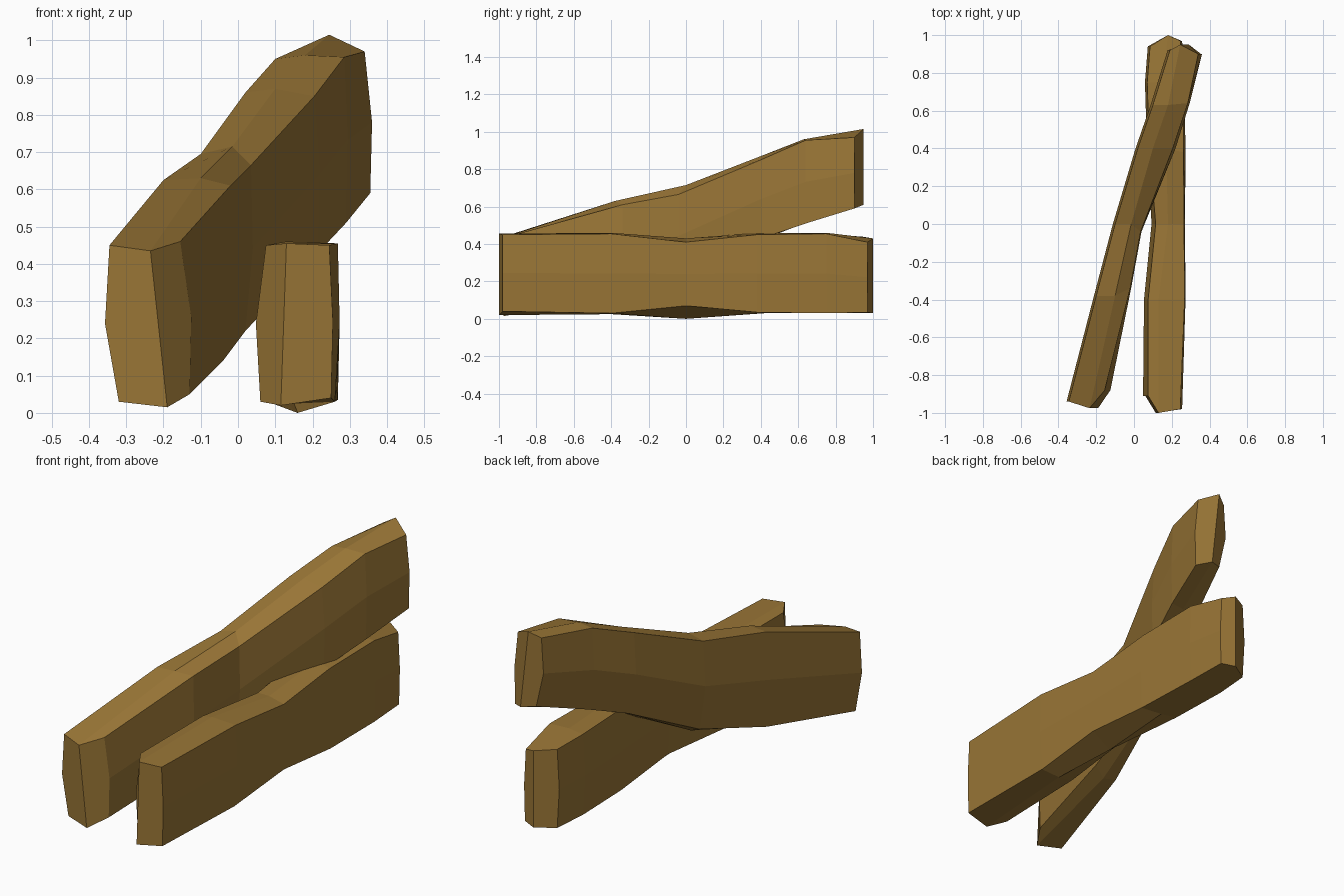
import bpy, bmesh

wood = bpy.data.materials.new("brown_wood")
wood.diffuse_color = (0.32, 0.18, 0.037, 1)


def log(name, rows, bulge):
    """Loft hewn sections. Row: y of left, middle, right side, then (x, z) of
    top left, top middle, top right, bottom right, bottom middle, bottom left."""
    bm = bmesh.new()
    rings = []
    for yl, ym, yr, tl, tmid, tr, br, bmid, bl in rows:
        left = (min(tl[0], bl[0]) - bulge, tl[1] * 0.5 + bl[1] * 0.5)
        right = (max(tr[0], br[0]) + bulge * 0.4, tr[1] * 0.5 + br[1] * 0.5)
        section = [(tl, yl), (tmid, ym), (tr, yr), (right, yr),
                   (br, yr), (bmid, ym), (bl, yl), (left, yl)]
        rings.append([bm.verts.new((p[0], y, p[1])) for p, y in section])
    for a, b in zip(rings, rings[1:]):
        for i in range(8):
            j = (i + 1) % 8
            bm.faces.new((a[i], a[j], b[j], b[i]))
    # chopped ends, each made of two facets meeting at a middle ridge
    for r in (rings[0], rings[-1]):
        bm.faces.new((r[1], r[0], r[7], r[6], r[5]))
        bm.faces.new((r[1], r[5], r[4], r[3], r[2]))
    bmesh.ops.recalc_face_normals(bm, faces=bm.faces)
    mesh = bpy.data.meshes.new(name)
    bm.to_mesh(mesh)
    bm.free()
    mesh.materials.append(wood)
    bpy.context.collection.objects.link(bpy.data.objects.new(name, mesh))


# log lying flat on the ground
log("ground_log", [
    (-.91, -1.0, -.98, (.075, .45), (.13, .455), (.245, .45), (.25, .04), (.115, .02), (.06, .03)),
    (-.40, -.40, -.40, (.075, .45), (.13, .46), (.268, .455), (.26, .03), (.15, .025), (.065, .04)),
    (.00, .00, .00, (.115, .43), (.18, .43), (.265, .41), (.265, .07), (.16, .0), (.105, .05)),
    (.42, .40, .38, (.08, .455), (.17, .46), (.262, .45), (.268, .035), (.16, .03), (.08, .03)),
    (.75, .75, .75, (.07, .45), (.15, .46), (.262, .455), (.26, .03), (.16, .03), (.07, .03)),
    (.94, 1.0, .97, (.085, .44), (.18, .43), (.245, .41), (.25, .035), (.18, .03), (.085, .03)),
], 0.012)

# log leaning across the first one, rising towards the back
log("leaning_log", [
    (-.94, -.975, -.88, (-.345, .45), (-.235, .435), (-.155, .46), (-.13, .05), (-.19, .015), (-.32, .03)),
    (-.38, -.38, -.34, (-.2, .625), (-.1, .63), (-.02, .61), (-.04, .14), (-.12, .11), (-.2, .13)),
    (.00, .00, -.04, (-.1, .695), (-.015, .715), (.035, .665), (.02, .22), (-.03, .21), (-.08, .23)),
    (.40, .40, .40, (.02, .86), (.1, .87), (.205, .85), (.215, .43), (.13, .42), (.05, .43)),
    (.63, .63, .64, (.1, .95), (.18, .96), (.285, .955), (.29, .51), (.21, .51), (.12, .52)),
    (.92, .95, .90, (.19, .985), (.245, 1.015), (.34, .97), (.355, .59), (.29, .61), (.22, .62)),
], 0.012)
